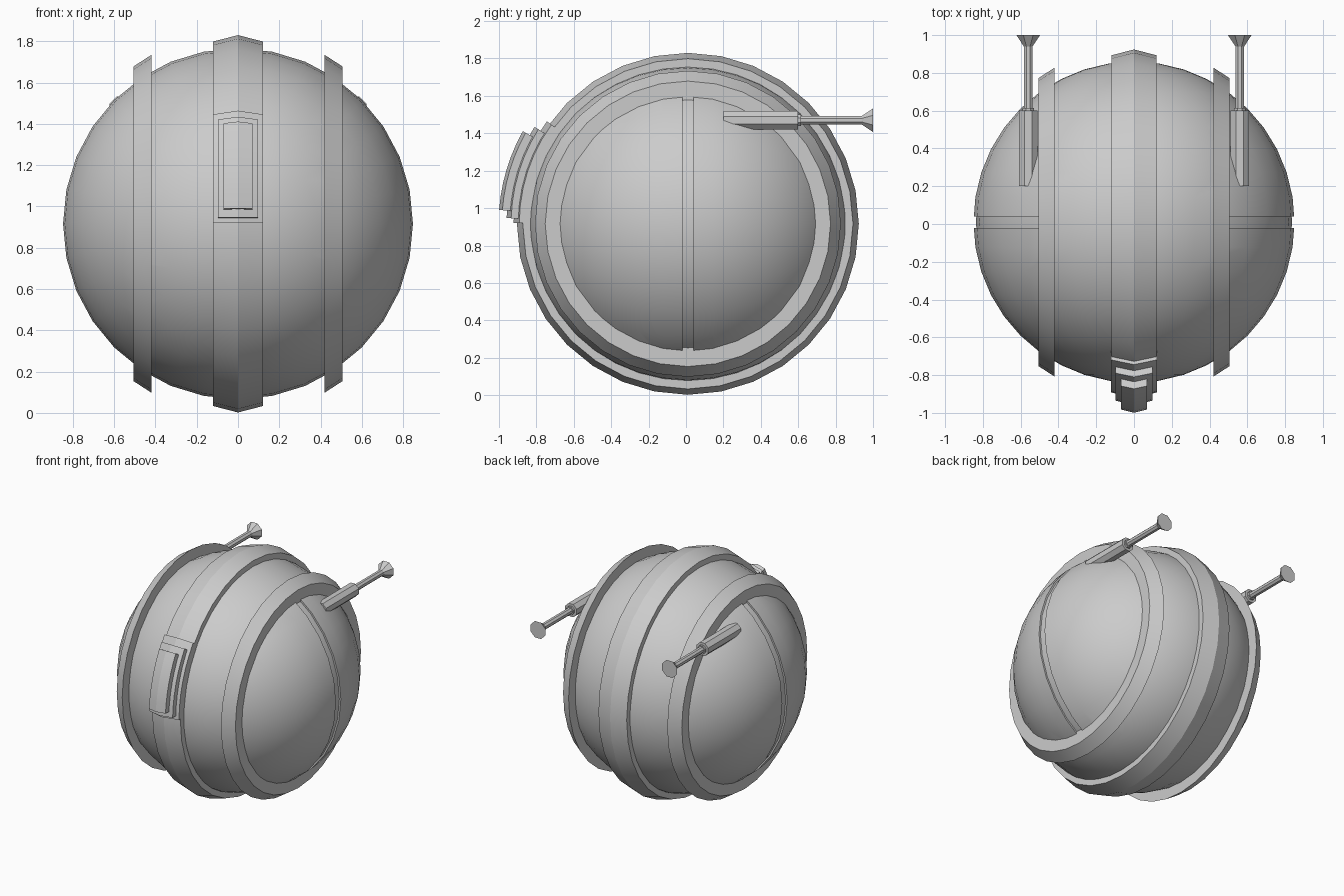
import bpy, bmesh
from math import sin, cos, pi, radians, sqrt
from mathutils import Vector, Matrix

if "Cube" in bpy.data.objects:
    bpy.data.objects.remove(bpy.data.objects["Cube"])

C = Vector((0, 0.01, 0.916))   # centre of the ball
R, GROOVE, SPLIT = 0.85, 0.837, 0.46


def finish(name, bm, smooth=True):
    bmesh.ops.recalc_face_normals(bm, faces=bm.faces)
    me = bpy.data.meshes.new(name)
    bm.to_mesh(me)
    bm.free()
    ob = bpy.data.objects.new(name, me)
    bpy.context.collection.objects.link(ob)
    if smooth:
        bpy.ops.object.select_all(action='DESELECT')
        ob.select_set(True)
        bpy.context.view_layer.objects.active = ob
        bpy.ops.object.shade_smooth_by_angle(angle=radians(25))
    return ob


def sweep(name, section, a0=0, a1=360, segs=32):
    """Sweep a closed (x, radius) section about the x axis; 0 deg faces the front."""
    bm = bmesh.new()
    full = a1 - a0 == 360
    rows = []
    for i in range(segs if full else segs + 1):
        a = radians(a0 + (a1 - a0) * i / segs)
        rows.append([bm.verts.new(C + Vector((x, -r * cos(a), r * sin(a)))) for x, r in section])
    n = len(section)
    for i in range(segs):
        p, q = rows[i], rows[(i + 1) % len(rows)]
        for j in range(n):
            k = (j + 1) % n
            bm.faces.new((p[j], p[k], q[k], q[j]))
    if not full:
        bm.faces.new(rows[0])
        bm.faces.new(rows[-1])
    return finish(name, bm)


def ball(radius):
    bm = bmesh.new()
    bmesh.ops.create_uvsphere(bm, u_segments=32, v_segments=20, radius=radius,
                              matrix=Matrix.Translation(C) @ Matrix.Rotation(pi / 2, 4, 'X'))
    return bm


def cut(bm, co, no):
    """Remove everything on the normal side of a plane and close the cut."""
    res = bmesh.ops.bisect_plane(bm, geom=bm.verts[:] + bm.edges[:] + bm.faces[:],
                                 plane_co=co, plane_no=no, clear_outer=True)
    edges = [e for e in res['geom_cut'] if isinstance(e, bmesh.types.BMEdge)]
    bmesh.ops.holes_fill(bm, edges=edges, sides=0)


# inner core seen at the bottom of the side grooves
finish("inner_core", ball(GROOVE))

# middle of the hull, between the side rings
bm = ball(R)
for s in (-1, 1):
    cut(bm, C + Vector((s * SPLIT, 0, 0)), (s, 0, 0))
finish("hull_middle", bm)

# side caps, each split in two by a vertical groove
for s, side in ((-1, "left"), (1, "right")):
    for t, end in ((-1, "front"), (1, "back")):
        bm = ball(R)
        cut(bm, C + Vector((s * SPLIT, 0, 0)), (-s, 0, 0))
        cut(bm, C + Vector((0, t * 0.03, 0)), (0, -t, 0))
        finish(f"side_cap_{side}_{end}", bm)

# raised bands
sweep("centre_band", [(-0.12, 0.8), (-0.12, 0.883), (0, 0.914), (0.12, 0.883), (0.12, 0.8)])
for s, side in ((-1, "left"), (1, "right")):
    sweep(f"side_ring_{side}",
          [(s * 0.42, 0.64), (s * 0.42, 0.818), (s * 0.505, 0.763), (s * 0.505, 0.64)])

# stepped front hatch, three stacked curved plates
for i, (w, r, a0, a1) in enumerate([(0.122, 0.932, 0.2, 36), (0.098, 0.97, 1.8, 32.3),
                                    (0.07, 1.012, 4.2, 29.3)]):
    e = r - w * 0.25
    sweep(f"hatch_plate_{i + 1}", [(-w, 0.83), (-w, e), (0, r), (w, e), (w, 0.83)], a0, a1, 6)

# guns: housing, barrel and flared muzzle as one eight-sided profile
PROFILE = [(0.2, 0.053), (0.6, 0.053), (0.6, 0.034), (0.615, 0.034), (0.615, 0.025),
           (0.94, 0.025), (1.0, 0.068)]
for s, side in ((-1, "left"), (1, "right")):
    bm = bmesh.new()
    rows = [[bm.verts.new((s * 0.56 + r * cos((k + 0.5) * pi / 4), y,
                           1.47 + r * sin((k + 0.5) * pi / 4))) for k in range(8)]
            for y, r in PROFILE]
    for p, q in zip(rows, rows[1:]):
        for k in range(8):
            bm.faces.new((p[k], p[(k + 1) % 8], q[(k + 1) % 8], q[k]))
    bm.faces.new(rows[0])
    bm.faces.new(rows[-1])
    finish(f"gun_{side}", bm, smooth=False)
